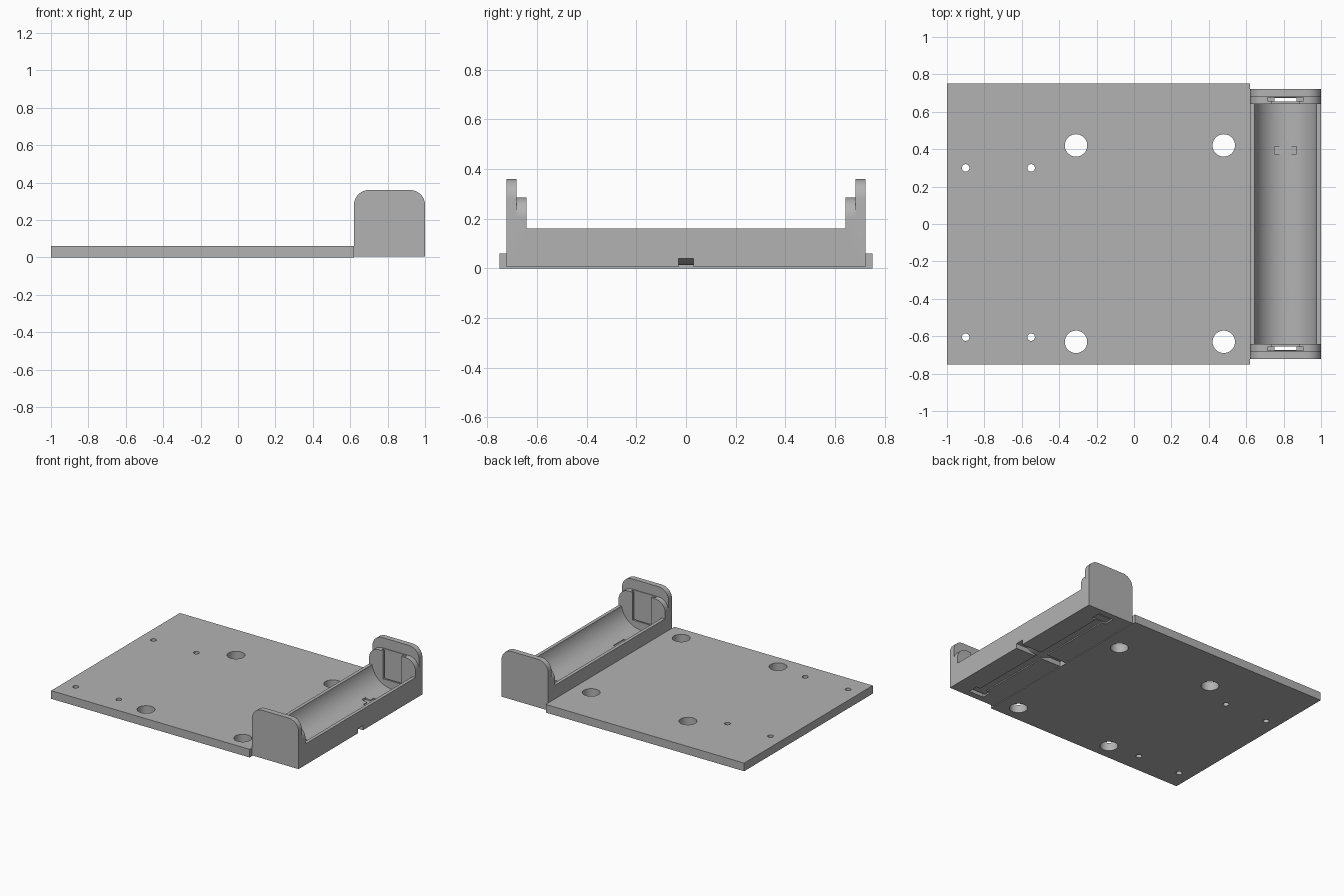
import bpy, bmesh, math
from mathutils import Matrix

cube = bpy.data.objects.get("Cube")
if cube:
    bpy.data.objects.remove(cube, do_unlink=True)

grey = bpy.data.materials.new("plain_grey")
grey.use_nodes = True
grey.diffuse_color = (0.45, 0.45, 0.45, 1)
grey.node_tree.nodes["Principled BSDF"].inputs["Base Color"].default_value = (0.45, 0.45, 0.45, 1)


def make(name, bm):
    bmesh.ops.recalc_face_normals(bm, faces=bm.faces)
    mesh = bpy.data.meshes.new(name)
    bm.to_mesh(mesh)
    bm.free()
    mesh.materials.append(grey)
    ob = bpy.data.objects.new(name, mesh)
    bpy.context.collection.objects.link(ob)
    return ob


def box(name, x0, x1, y0, y1, z0, z1):
    bm = bmesh.new()
    bmesh.ops.create_cube(bm, size=1)
    for v in bm.verts:
        v.co.x = x1 if v.co.x > 0 else x0
        v.co.y = y1 if v.co.y > 0 else y0
        v.co.z = z1 if v.co.z > 0 else z0
    return make(name, bm)


def cylinder(name, radius, depth, matrix, sides):
    bm = bmesh.new()
    bmesh.ops.create_cone(bm, cap_ends=True, segments=sides, radius1=radius,
                          radius2=radius, depth=depth, matrix=matrix)
    return make(name, bm)


def prism(name, points, half):
    """Extrude an x-z outline along y, from -half to half."""
    bm = bmesh.new()
    face = bm.faces.new([bm.verts.new((x, -half, z)) for x, z in points])
    new = bmesh.ops.extrude_face_region(bm, geom=[face])["geom"]
    verts = [g for g in new if isinstance(g, bmesh.types.BMVert)]
    bmesh.ops.translate(bm, verts=verts, vec=(0, 2 * half, 0))
    return make(name, bm)


def arch(top, r=0.08, steps=10):
    """Rounded top outline of an end wall, left to right."""
    pts = []
    for cx, start in ((LEFT + r, math.pi), (RIGHT - r, math.pi / 2)):
        for i in range(steps + 1):
            a = start - math.pi / 2 * i / steps
            pts.append((cx + r * math.cos(a), top - r + r * math.sin(a)))
    return pts


def cut(target, tool):
    mod = target.modifiers.new("cut", 'BOOLEAN')
    mod.operation = 'DIFFERENCE'
    mod.solver = 'EXACT'
    mod.object = tool
    bpy.context.view_layer.objects.active = target
    bpy.ops.object.modifier_apply(modifier=mod.name)
    bpy.data.objects.remove(tool, do_unlink=True)


def smooth(ob):
    bpy.ops.object.select_all(action='DESELECT')
    ob.select_set(True)
    bpy.context.view_layer.objects.active = ob
    bpy.ops.object.shade_smooth_by_angle(angle=math.radians(30))


LEFT, RIGHT, MID = 0.62, 1.0, 0.81
END, STEP, INNER = 0.722, 0.682, 0.642
AXIS_Z = 0.19
along_y = Matrix.Translation((MID, 0, AXIS_Z)) @ Matrix.Rotation(math.pi / 2, 4, 'X')

# Base plate with mounting holes
plate = box("base_plate", -1, LEFT, -0.75, 0.75, 0, 0.06)
for xs, ys, r in (((-0.31, 0.48), (0.42, -0.63), 0.06),
                  ((-0.90, -0.55), (0.30, -0.605), 0.02)):
    for x in xs:
        for y in ys:
            cut(plate, cylinder("hole", r, 1, Matrix.Translation((x, y, 0)), 40))
smooth(plate)

# Cell holder: one rounded block cut down to end walls, steps and a trough
holder = prism("cell_holder", [(LEFT, 0.005)] + arch(0.36) + [(RIGHT, 0.005)], END)
step_top = arch(0.285)
low = step_top[0][1]
cut(holder, prism("step_cut", [(0.5, low)] + step_top + [(1.1, low), (1.1, 0.6), (0.5, 0.6)], STEP))
cut(holder, box("middle_cut", 0.5, 1.1, -INNER, INNER, 0.16, 0.7))
cut(holder, cylinder("trough", 0.168, 2 * INNER, along_y, 96))

# Contact slots in both end walls
for s in (-1, 1):
    def slot(half, ya, yb, z0, z1):
        y0, y1 = sorted((s * ya, s * yb))
        cut(holder, box("slot", MID - half, MID + half, y0, y1, z0, z1))
    slot(0.097, 0.658, 0.677, 0.06, 0.5)
    slot(0.075, 0.60, 0.667, 0.08, 0.5)
    slot(0.06, 0.655, 0.675, -0.1, 0.3)
    slot(0.06, 0.60, 0.665, -0.1, 0.016)

# Wire channels underneath, clear of the trough shell
cut(holder, box("long_channel", MID - 0.028, MID + 0.028, -0.63, 0.63, -0.1, 0.013))
cross = box("cross_channel", 0.5, 1.1, -0.03, 0.03, -0.1, 0.04)
cut(cross, cylinder("shell", 0.177, 2, along_y, 96))
cut(holder, cross)

# Engraved polarity marks in the trough
for y, hx, hy in ((0.395, 0.06, 0.02), (0.395, 0.02, 0.06), (-0.4, 0.02, 0.06)):
    cut(holder, box("mark", MID - hx, MID + hx, y - hy, y + hy, 0.017, 0.1))
smooth(holder)
